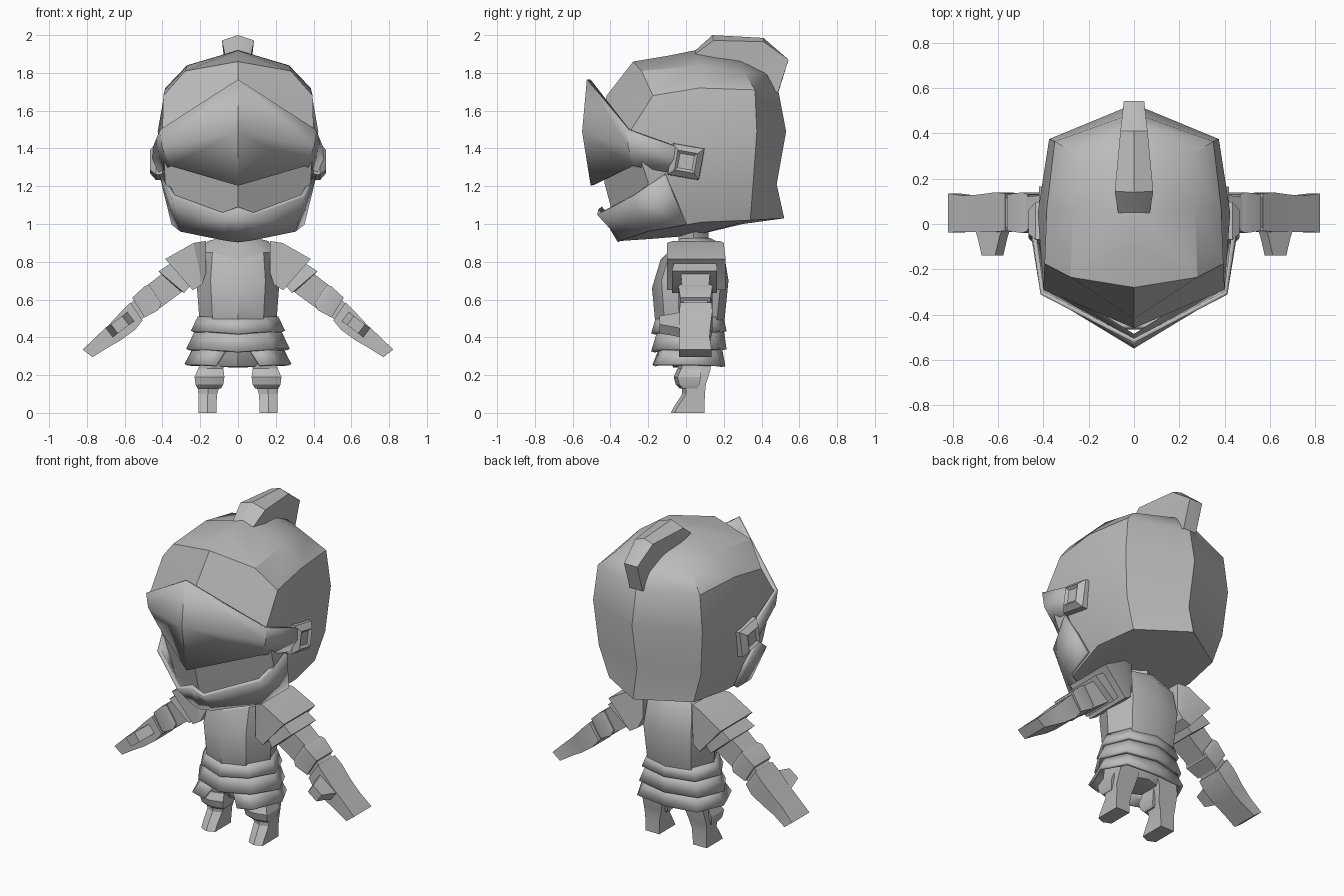
import bpy, bmesh, math
from mathutils import Vector

steel = bpy.data.materials.new("plain grey")
steel.diffuse_color = (0.5, 0.5, 0.5, 1)


def loft(name, rows, closed=False, thick=0.0, angle=30):
    """Skin rows of points on the +x side, mirror them to -x and weld the seam."""
    bm = bmesh.new()
    for s in (1, -1):
        grid = [[bm.verts.new((s * x, y, z)) for x, y, z in row] for row in rows]
        n = len(rows[0])
        for a, b in zip(grid, grid[1:]):
            for i in range(n if closed else n - 1):
                j = (i + 1) % n
                bm.faces.new((a[i], a[j], b[j], b[i]))
        if closed:
            bm.faces.new(grid[0])
            bm.faces.new(grid[-1])
    bmesh.ops.remove_doubles(bm, verts=bm.verts, dist=0.0005)
    bmesh.ops.dissolve_degenerate(bm, edges=bm.edges, dist=0.0005)
    bmesh.ops.recalc_face_normals(bm, faces=bm.faces)
    me = bpy.data.meshes.new(name)
    bm.to_mesh(me)
    bm.free()
    me.materials.append(steel)
    ob = bpy.data.objects.new(name, me)
    bpy.context.collection.objects.link(ob)
    bpy.ops.object.select_all(action='DESELECT')
    ob.select_set(True)
    bpy.context.view_layer.objects.active = ob
    bpy.ops.object.shade_smooth_by_angle(angle=math.radians(angle))
    if thick:
        mod = ob.modifiers.new("thickness", 'SOLIDIFY')
        mod.thickness, mod.offset = thick, 0
    return ob


def limb(name, sections):
    """Box-section tube; section = upper x,z, lower x,z, front y, back y."""
    loft(name, [[(xa, f, za), (xa, b, za), (xb, b, zb), (xb, f, zb)]
                for xa, za, xb, zb, f, b in sections], closed=True)


def half_ring(w, f, b, z, dip=0.0):
    """Half of a ten-sided body outline with a ridge at the front."""
    m = (f + b) / 2
    return [(0, f, z - dip), (w * .66, f + .05, z), (w, m, z),
            (w * .74, b - .04, z), (0, b, z)]


# helmet shell, rows from underside to crown
loft("helmet_shell", [
    [(0, -.35, .91), (0, -.2, .92), (0, .05, .94), (0, .3, 1.0), (0, .52, 1.03)],
    [(0, -.35, .91), (.28, -.2, .96), (.335, .085, 1.01), (.29, .34, 1.02), (0, .52, 1.03)],
    [(0, -.43, 1.21), (.385, -.2, 1.22), (.40, .08, 1.21), (.35, .355, 1.21), (0, .48, 1.21)],
    [(0, -.46, 1.5), (.40, -.29, 1.5), (.425, .05, 1.49), (.375, .375, 1.49), (0, .53, 1.49)],
    [(0, -.42, 1.68), (.395, -.175, 1.68), (.385, .07, 1.72), (.35, .365, 1.71), (0, .49, 1.70)],
    [(0, -.28, 1.86), (.28, -.235, 1.81), (.27, .07, 1.84), (.26, .31, 1.80), (0, .44, 1.80)],
    [(0, -.28, 1.86), (0, -.1, 1.89), (0, .05, 1.92), (0, .28, 1.88), (0, .44, 1.80)],
])

# raised visor with straps running back to the pivots
loft("visor", [
    [(0, -.515, 1.765), (.405, -.305, 1.5), (.44, -.05, 1.41)],
    [(0, -.54, 1.49), (.395, -.30, 1.41), (.445, -.05, 1.34)],
    [(0, -.495, 1.205), (.35, -.275, 1.31), (.425, -.05, 1.27)],
], thick=.02)

# chin guard
loft("chin_guard", [
    [(0, -.455, 1.085), (.085, -.46, 1.055), (.345, -.28, 1.15), (.405, -.11, 1.265)],
    [(0, -.35, .91), (.07, -.335, .92), (.295, -.2, .965), (.34, 0, 1.0)],
], thick=.025)


# visor pivots
def square(x, r):
    return [(x, r * math.cos(math.radians(a)), 1.33 + r * math.sin(math.radians(a)))
            for a in (35, 125, 215, 305)]


loft("visor_pivot", [square(.40, .12), square(.435, .118), square(.466, .075), square(.452, .055)],
     closed=True)

# crest, from front to back
loft("crest", [
    [(0, .04, 1.91), (.07, .05, 1.90), (.07, .08, 1.85)],
    [(0, .14, 2.0), (.085, .145, 1.972), (.07, .15, 1.84)],
    [(0, .41, 1.985), (.06, .41, 1.965), (.05, .3, 1.80)],
    [(0, .543, 1.87), (.045, .543, 1.87), (.045, .42, 1.76)],
    [(0, .49, 1.70), (.045, .488, 1.70), (.04, .42, 1.70)],
])

# neck and breastplate
loft("neck", [half_ring(.09, -.04, .12, .86), half_ring(.09, -.04, .12, .97)])
loft("breastplate", [
    half_ring(.10, -.03, .13, .925),
    half_ring(.16, -.05, .16, .91, .01),
    half_ring(.205, -.135, .20, .85, .04),
    half_ring(.22, -.18, .225, .70, .04),
    half_ring(.205, -.165, .205, .50),
    half_ring(.18, -.13, .17, .40),
])

# pelvis under the skirt
loft("pelvis", [
    half_ring(.19, -.12, .17, .44), half_ring(.19, -.10, .16, .30),
    half_ring(.16, -.07, .13, .245), [(0, y, .24) for y in (-.07, -.03, .03, .1, .13)],
])

# flared skirt plates
for name, w0, w1, f0, f1, z0, z1 in (
        ("waist_plate", .205, .24, -.15, -.175, .505, .43),
        ("upper_skirt", .215, .265, -.14, -.175, .44, .335)):
    loft(name, [half_ring(w0, f0, .19, z0), half_ring(w1, f1, .205, z1, .012)], thick=.02)
loft("lower_skirt", [
    [(.05, -.13, .35), (.15, -.11, .35), (.225, .03, .35), (.16, .15, .35), (0, .18, .35)],
    [(.115, -.17, .25), (.20, -.15, .255), (.275, .03, .255), (.20, .18, .25), (0, .20, .245)],
], thick=.018)

# shoulder plates
limb("shoulder_plate", [
    (.17, .91, .17, .74, -.07, .18), (.235, .90, .19, .68, -.10, .20),
    (.385, .815, .24, .65, -.10, .21), (.37, .80, .25, .67, -.07, .18)])
limb("lower_shoulder_plate", [
    (.33, .81, .24, .69, -.06, .16), (.42, .75, .285, .635, -.075, .165),
    (.40, .73, .31, .65, -.04, .14)])

# arms
limb("upper_arm", [
    (.36, .77, .27, .66, -.03, .13), (.50, .66, .42, .55, -.02, .12)])
limb("elbow_guard", [
    (.47, .68, .405, .58, -.03, .13), (.495, .67, .42, .545, -.04, .14),
    (.56, .61, .495, .505, -.03, .13)])
limb("forearm", [
    (.54, .605, .485, .52, -.015, .115), (.60, .55, .535, .465, -.015, .115)])
limb("gauntlet", [
    (.57, .585, .505, .49, -.03, .135), (.615, .54, .545, .44, -.035, .14),
    (.685, .465, .62, .385, -.035, .13), (.75, .405, .69, .345, -.035, .125),
    (.822, .335, .77, .295, -.037, .135)])

# thumbs
d, n = Vector((.8, 0, -.6)), Vector((.6, 0, .8))
loft("thumb", [[Vector((.625, y, .467)) + d * a * r + n * b * .03
                for a, b in ((-1, -1), (1, -1), (1, 1), (-1, 1))]
               for y, r in ((-.01, .08), (-.06, .06), (-.14, .037))], closed=True)


# legs with knee guards and feet
def leg_ring(z, xi, xo, f, b):
    m = (xi + xo) / 2
    return [(xi, f + .02, z), (m, f, z), (xo, f + .02, z), (xo, b, z), (xi, b, z)]


loft("leg", [leg_ring(*r) for r in (
    (0, .115, .21, -.08, .098), (.03, .115, .21, -.065, .098), (.10, .11, .21, -.02, .10),
    (.15, .095, .215, -.02, .105), (.23, .08, .21, -.04, .13), (.34, .05, .19, -.05, .13))],
    closed=True)
loft("knee_guard", [leg_ring(*r) for r in (
    (.13, .09, .215, -.035, .06), (.15, .078, .225, -.055, .07),
    (.19, .072, .23, -.065, .08), (.235, .078, .21, -.045, .08))], closed=True)
